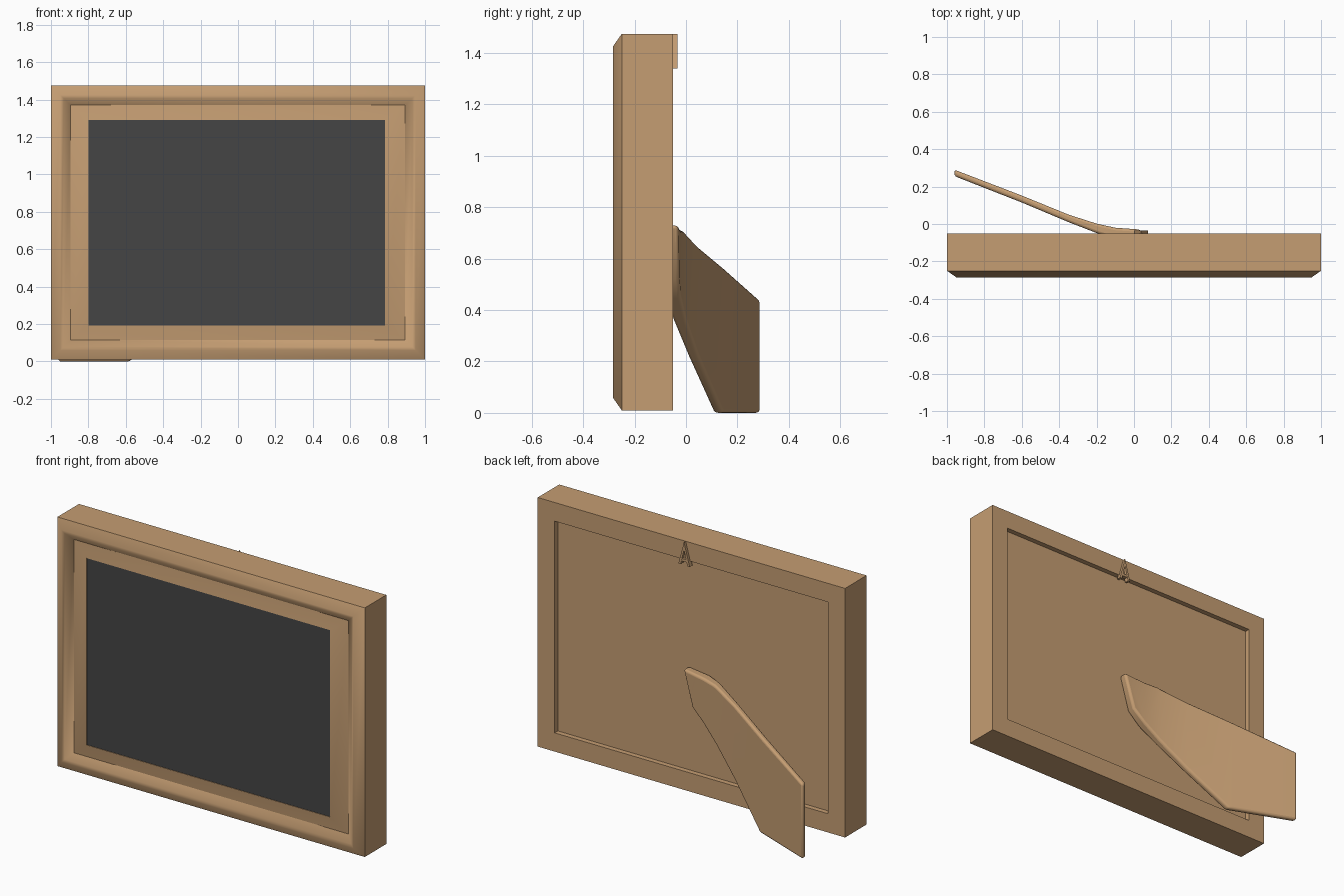
import bpy, bmesh
from math import radians
from mathutils import Vector

if "Cube" in bpy.data.objects:
    bpy.data.objects.remove(bpy.data.objects["Cube"], do_unlink=True)


def material(name, rgb):
    mat = bpy.data.materials.new(name)
    mat.use_nodes = True
    color = (*rgb, 1)
    mat.diffuse_color = color
    bsdf = mat.node_tree.nodes["Principled BSDF"]
    bsdf.inputs["Base Color"].default_value = color
    bsdf.inputs["Roughness"].default_value = 0.7
    return mat


WOOD = material("light wood", (0.56, 0.34, 0.17))
DARK = material("dark grey", (0.06, 0.06, 0.06))
BOTTOM, TOP = 0.01, 1.475


def finish(bm, name, mat):
    bmesh.ops.recalc_face_normals(bm, faces=bm.faces)
    mesh = bpy.data.meshes.new(name)
    bm.to_mesh(mesh)
    bm.free()
    mesh.materials.append(mat)
    obj = bpy.data.objects.new(name, mesh)
    bpy.context.collection.objects.link(obj)
    return obj


def box(name, mat, lo, hi):
    bm = bmesh.new()
    bmesh.ops.create_cube(bm, size=1)
    lo, hi = Vector(lo), Vector(hi)
    for v in bm.verts:
        v.co = (lo + hi) / 2 + v.co * (hi - lo)
    return finish(bm, name, mat)


def prism(bm, outline, y0, y1):
    """Extrude an x-z outline from y0 to y1."""
    face = bm.faces.new([bm.verts.new((x, y0, z)) for x, z in outline])
    ext = bmesh.ops.extrude_face_region(bm, geom=[face])["geom"]
    for v in ext:
        if isinstance(v, bmesh.types.BMVert):
            v.co.y = y1


def lerp_table(table, x):
    """Piecewise linear lookup, keys in descending order."""
    for (xa, ya), (xb, yb) in zip(table, table[1:]):
        if x >= xb:
            return ya + (yb - ya) * min(max((x - xa) / (xb - xa), 0), 1)
    return table[-1][1]


# Frame moulding: rectangular loops (left, right, vertical inset, y)
profile = [
    (0.2, 0.215, 0.183, -0.24),
    (0.2, 0.215, 0.183, -0.265),
    (0.105, 0.108, 0.105, -0.247),
    (0.068, 0.068, 0.068, -0.279),
    (0.05, 0.05, 0.05, -0.285),
    (0, 0, 0, -0.25),
    (0, 0, 0, -0.05),
    (0.11, 0.11, 0.11, -0.05),
    (0.11, 0.11, 0.11, -0.09),
]
SOFT_LOOPS = (3, 4)
SOFT_STRIPS = (1, 2, 3, 4)
bm = bmesh.new()
loops = []
for left, right, vert, y in profile:
    xa, xb, za, zb = -1 + left, 1 - right, BOTTOM + vert, TOP - vert
    loops.append([bm.verts.new((x, y, z))
                  for x, z in ((xa, za), (xb, za), (xb, zb), (xa, zb))])
for i, loop in enumerate(loops):
    nxt = loops[(i + 1) % len(loops)]
    for k in range(4):
        n = (k + 1) % 4
        bm.faces.new((loop[k], loop[n], nxt[n], nxt[k])).smooth = True
for i, loop in enumerate(loops):
    nxt = loops[(i + 1) % len(loops)]
    for k in range(4):
        bm.edges.get((loop[k], loop[(k + 1) % 4])).smooth = i in SOFT_LOOPS
        bm.edges.get((loop[k], nxt[k])).smooth = i in SOFT_STRIPS
finish(bm, "frame", WOOD)

# Picture area and back board
box("picture_panel", DARK, (-0.81, -0.262, 0.18), (0.795, -0.253, 1.3))
box("back_board", WOOD, (-0.895, -0.12, 0.115), (0.895, -0.08, 1.37))

# Hanging loop: two sloping bars and a crossbar
bm = bmesh.new()
for s in (-1, 1):
    prism(bm, [(0.037 + s * dx, z) for dx, z in
               ((0, 1.475), (0.037, 1.34), (0.022, 1.34), (0, 1.43))], -0.06, -0.034)
prism(bm, [(0.013, 1.36), (0.061, 1.36), (0.058, 1.375), (0.016, 1.375)], -0.06, -0.036)
finish(bm, "hanging_loop", WOOD)

# Easel stand: outlined plate, sliced and bent away from the board
outline = [(0.04, 0.73), (-0.18, 0.705), (-0.96, 0.44),
           (-0.96, 0), (-0.58, 0), (-0.02, 0.52)]
inner = [(0.04, -0.082), (-0.1, -0.08), (-0.2, -0.048),
         (-0.35, 0.01), (-0.6, 0.115), (-0.96, 0.256)]
outer = [(0.04, -0.03), (-0.1, -0.02), (-0.2, 0.002),
         (-0.35, 0.05), (-0.6, 0.152), (-0.96, 0.29)]
bm = bmesh.new()
prism(bm, outline, 0, 1)
for cut in (-0.1, -0.2, -0.35, -0.6):
    bmesh.ops.bisect_plane(bm, geom=bm.verts[:] + bm.edges[:] + bm.faces[:],
                           plane_co=(cut, 0, 0), plane_no=(1, 0, 0))
for v in bm.verts:
    v.co.y = lerp_table(outer if v.co.y > 0.5 else inner, v.co.x)
stand = finish(bm, "easel_stand", WOOD)
bevel = stand.modifiers.new("rounded edges", "BEVEL")
bevel.width = 0.013
bevel.segments = 3
bevel.limit_method = "ANGLE"
bevel.angle_limit = radians(35)

bpy.ops.object.select_all(action="DESELECT")
stand.select_set(True)
bpy.context.view_layer.objects.active = stand
bpy.ops.object.shade_smooth_by_angle(angle=radians(50))
